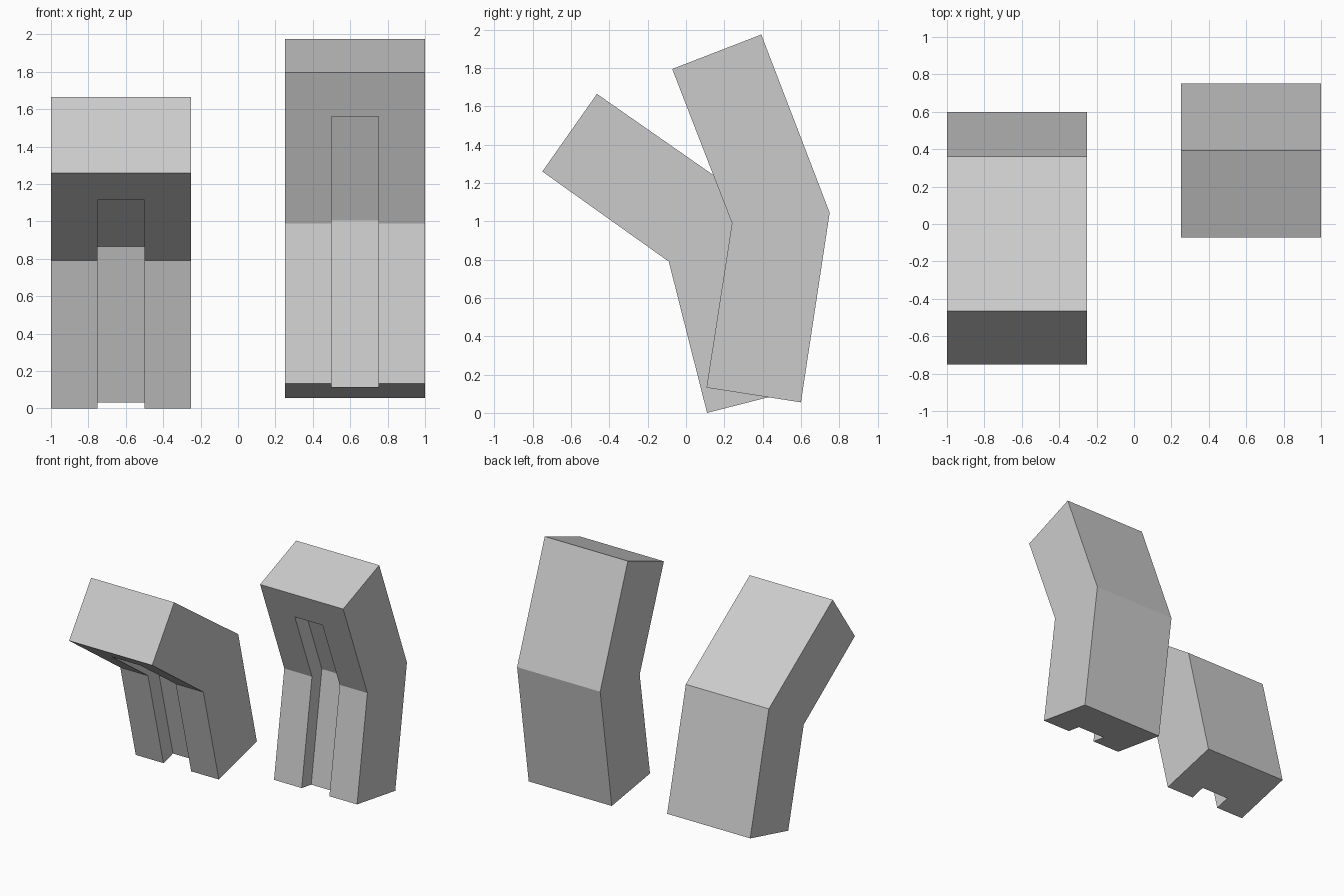
import bpy, bmesh
from mathutils import Vector

if "Cube" in bpy.data.objects:
    bpy.data.objects.remove(bpy.data.objects["Cube"])

# One plain grey for everything
grey = bpy.data.materials.new("light_grey")
grey.use_nodes = True
colour = (0.6, 0.6, 0.6, 1)
grey.diffuse_color = colour
grey.node_tree.nodes["Principled BSDF"].inputs["Base Color"].default_value = colour


def extrude_profile(name, profile, x0, x1):
    """Extrude a (y, z) outline along x."""
    bm = bmesh.new()
    face = bm.faces.new([bm.verts.new((x0, y, z)) for y, z in profile])
    new = bmesh.ops.extrude_face_region(bm, geom=[face])["geom"]
    bmesh.ops.translate(bm, vec=(x1 - x0, 0, 0),
                        verts=[v for v in new if isinstance(v, bmesh.types.BMVert)])
    bmesh.ops.recalc_face_normals(bm, faces=bm.faces[:])
    mesh = bpy.data.meshes.new(name)
    bm.to_mesh(mesh)
    bm.free()
    mesh.materials.append(grey)
    obj = bpy.data.objects.new(name, mesh)
    bpy.context.collection.objects.link(obj)
    return obj


def bent_block(name, front, back, x0):
    """Bent bar with a slot in its front that stops short of the top end."""
    front = [Vector(p) for p in front]
    back = [Vector(p) for p in back]
    block = extrude_profile(name, front + back[::-1], x0, x0 + 0.75)

    # Slot cutter follows the bend at a quarter of the depth
    lower = (front[1] - front[0]).normalized()
    upper = (front[2] - front[1]).normalized()
    shift = [-0.1 * lower, Vector((0, 0)), -0.25 * upper]

    def line(t):
        return [f.lerp(b, t) + s for f, b, s in zip(front, back, shift)]

    cutter = extrude_profile(name + "_slot_cutter", line(-0.1) + line(0.25)[::-1],
                             x0 + 0.25, x0 + 0.5)
    cut = block.modifiers.new("slot", "BOOLEAN")
    cut.operation = "DIFFERENCE"
    cut.solver = "EXACT"
    cut.object = cutter
    cutter.hide_render = True
    cutter.hide_viewport = True
    cutter.display_type = "WIRE"


# Strongly bent block, then the slightly bent one
bent_block("right_bent_block",
           [(0.11, 0), (-0.09, 0.79), (-0.75, 1.26)],
           [(0.6, 0.125), (0.36, 1.09), (-0.465, 1.665)], -1)
bent_block("left_bent_block",
           [(0.107, 0.132), (0.24, 0.99), (-0.072, 1.795)],
           [(0.6, 0.055), (0.75, 1.045), (0.393, 1.975)], 0.25)
